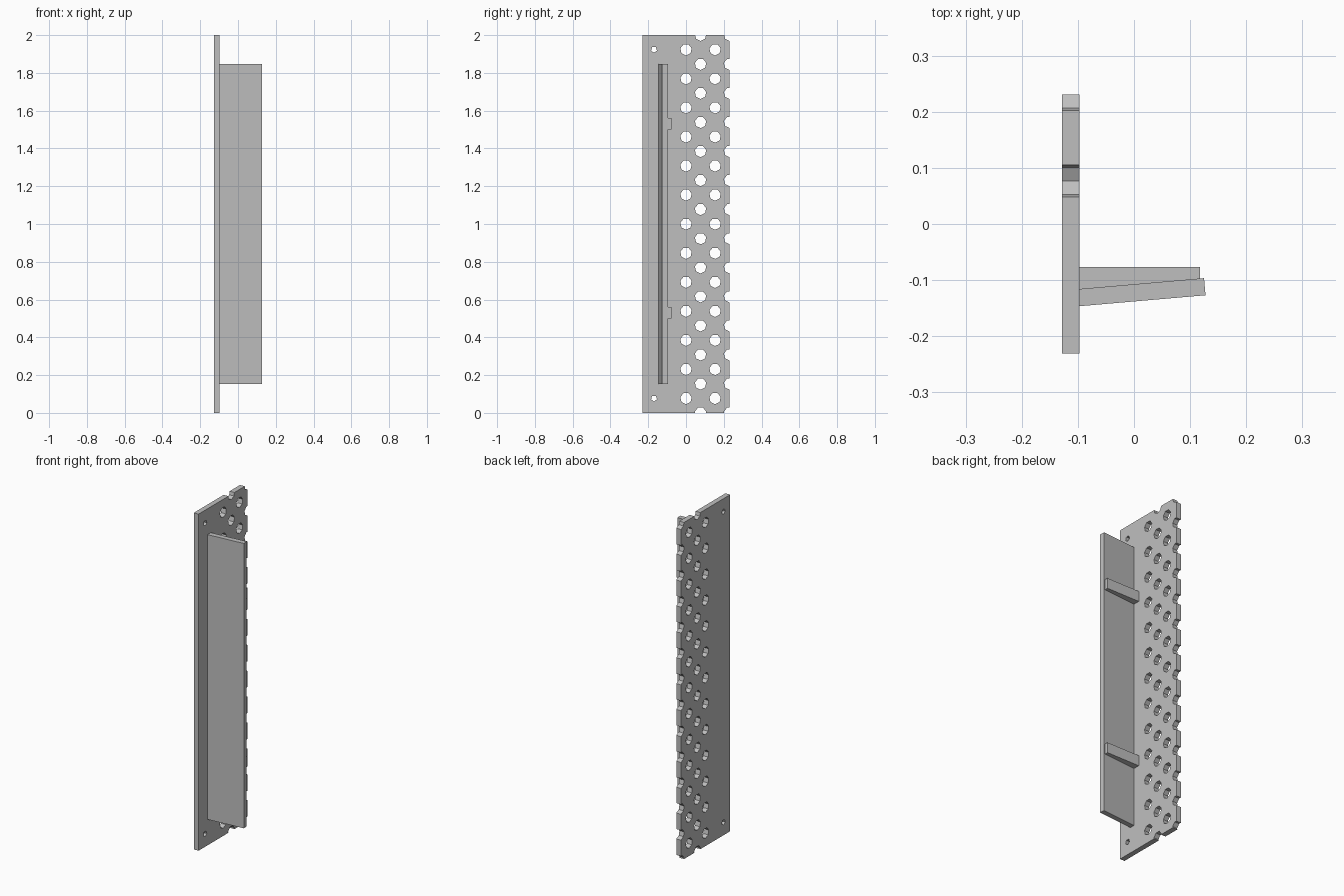
import bpy, bmesh, math

cube = bpy.data.objects.get("Cube")
if cube:
    bpy.data.objects.remove(cube, do_unlink=True)

MM = 2 / 130                       # design grid: the plate is 130 units tall
X0, X1 = -0.1283, -0.0975          # plate faces
EDGE = 15 * MM                     # half the plate depth

grey = bpy.data.materials.new("plain_grey")
grey.use_nodes = True
grey.diffuse_color = (0.52, 0.52, 0.52, 1)
grey.node_tree.nodes["Principled BSDF"].inputs["Base Color"].default_value = (0.52, 0.52, 0.52, 1)


def add_prism(bm, points, offset):
    """Closed solid from a planar outline swept along offset."""
    face = bm.faces.new([bm.verts.new(p) for p in points])
    swept = bmesh.ops.extrude_face_region(bm, geom=[face], use_keep_orig=True)
    verts = [g for g in swept["geom"] if isinstance(g, bmesh.types.BMVert)]
    bmesh.ops.translate(bm, verts=verts, vec=offset)


def make_object(name, prisms):
    bm = bmesh.new()
    for points, offset in prisms:
        add_prism(bm, points, offset)
    bmesh.ops.recalc_face_normals(bm, faces=bm.faces)
    mesh = bpy.data.meshes.new(name)
    bm.to_mesh(mesh)
    bm.free()
    mesh.materials.append(grey)
    obj = bpy.data.objects.new(name, mesh)
    bpy.context.collection.objects.link(obj)
    return obj


def hole(y, z, radius, sides):
    """Cutter through the plate, one corner pointing down."""
    angles = [2 * math.pi * i / sides for i in range(sides)]
    points = [(X0 - 0.02, y + radius * math.sin(a), z - radius * math.cos(a)) for a in angles]
    return points, (X1 - X0 + 0.04, 0, 0)


# Back plate
plate = make_object("perforated_plate", [(
    [(X0, -EDGE, 0), (X0, EDGE, 0), (X0, EDGE, 2), (X0, -EDGE, 2)], (X1 - X0, 0, 0))])

# Staggered perforations, open along the rear edge, and two screw holes
holes = []
for column in range(4):
    start = 5 if column % 2 == 0 else 0
    for z in range(start, 131, 10):
        holes.append(hole(column * 5 * MM, z * MM, 2 * MM, 7))
for z in (5, 125):
    holes.append(hole(-11 * MM, z * MM, 1.07 * MM, 5))
cutter = make_object("hole_cutter", holes)
cutter.hide_render = True

cut = plate.modifiers.new("holes", "BOOLEAN")
cut.operation = "DIFFERENCE"
cut.solver = "EXACT"
cut.object = cutter
bpy.context.view_layer.objects.active = plate
bpy.ops.object.modifier_apply(modifier=cut.name)
bpy.data.objects.remove(cutter, do_unlink=True)

# Slightly tilted side flange
z0, z1 = 10 * MM, 120 * MM
make_object("side_flange", [(
    [(X1, -0.1465, z0), (0.1275, -0.127, z0), (0.1248, -0.0965, z0), (X1, -0.1158, z0)],
    (0, 0, z1 - z0))])

# Wedge ribs behind the flange
for name, z in (("lower_rib", 0.5), ("upper_rib", 1.5)):
    make_object(name, [(
        [(X1, -0.125, z), (0.118, -0.106, z), (0.118, -0.077, z), (X1, -0.077, z)],
        (0, 0, 4 * MM))])
